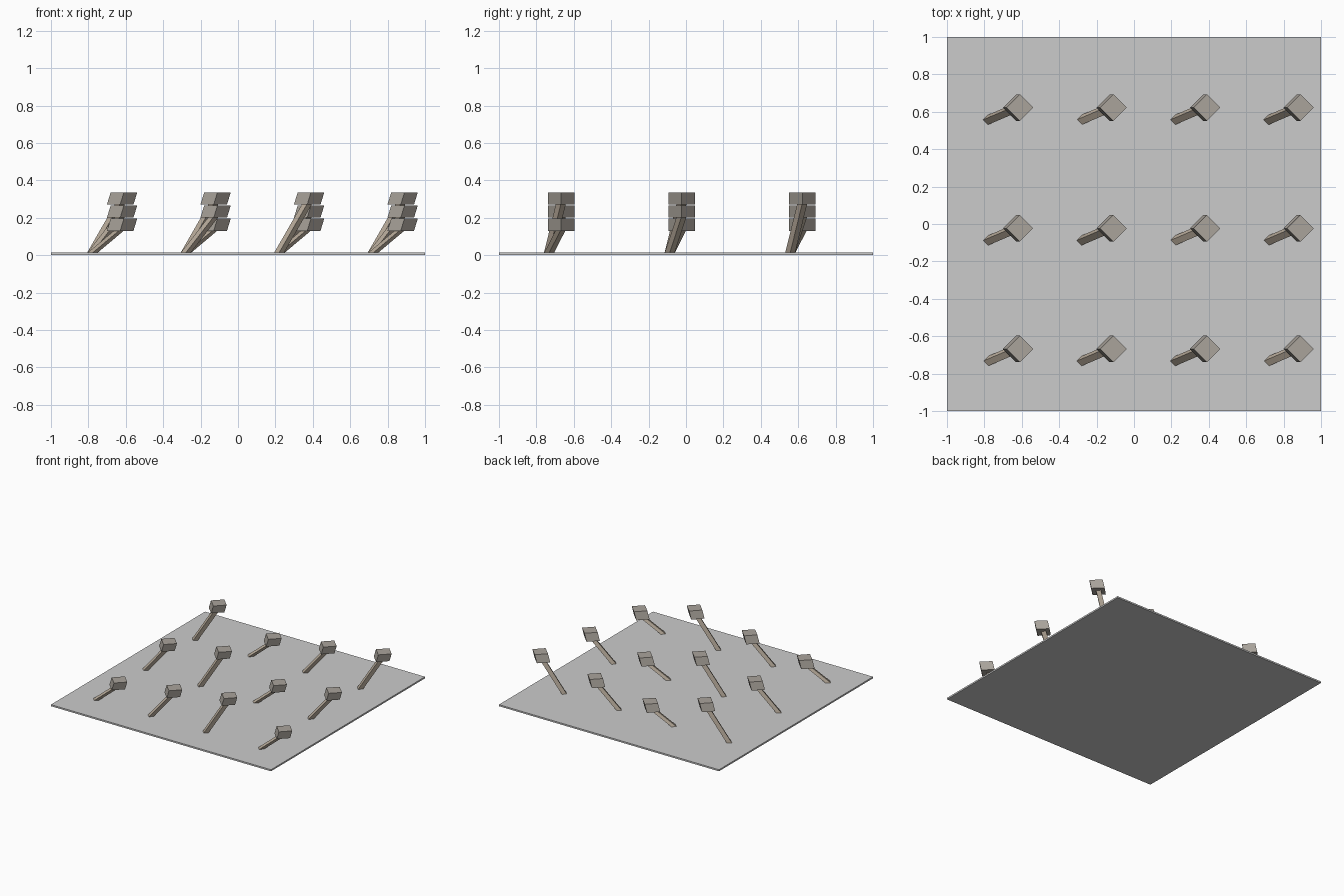
import bpy

if "Cube" in bpy.data.objects:
    bpy.data.objects.remove(bpy.data.objects["Cube"])

PLATE_TOP = 0.013


def material(name, rgb):
    m = bpy.data.materials.new(name)
    m.diffuse_color = (*rgb, 1)
    m.use_nodes = True
    m.node_tree.nodes["Principled BSDF"].inputs["Base Color"].default_value = m.diffuse_color
    return m


stem_mat = material("stem_brown", (0.47, 0.40, 0.32))
head_mat = material("head_dark_brown", (0.40, 0.37, 0.33))
plate_mat = material("plate_grey", (0.70, 0.72, 0.72))


def leaning_prism(name, bottom, top, r, mat):
    """Diamond section swept between two points, with level ends."""
    ring = [(r, 0), (0, r), (-r, 0), (0, -r)]
    verts = [(c[0] + x, c[1] + y, c[2]) for c in (bottom, top) for x, y in ring]
    faces = [(3, 2, 1, 0), (4, 5, 6, 7)]
    faces += [(i, (i + 1) % 4, (i + 1) % 4 + 4, i + 4) for i in range(4)]
    mesh = bpy.data.meshes.new(name)
    mesh.from_pydata(verts, [], faces)
    mesh.materials.append(mat)
    obj = bpy.data.objects.new(name, mesh)
    bpy.context.collection.objects.link(obj)
    return obj


# thin square base plate
bpy.ops.mesh.primitive_cube_add(size=1, location=(0, 0, PLATE_TOP / 2))
plate = bpy.context.object
plate.name = "base_plate"
plate.scale = (2, 2, PLATE_TOP)
plate.data.materials.append(plate_mat)

# 4 x 3 leaning pegs, three heights stepping along the diagonals
for row in range(3):
    for col in range(4):
        x = -0.62 + 0.5 * col
        y = -0.668 + 0.645 * row
        z = 0.13 + 0.07 * ((row + col) % 3)
        tag = f"{row + 1}_{col + 1}"
        # stem leans from its foot up to the head's underside
        leaning_prism(f"stem_{tag}", (x - 0.163, y - 0.066, PLATE_TOP - 0.005),
                      (x - 0.008, y, z + 0.008), 0.0265, stem_mat)
        # block head, skewed a little along x
        leaning_prism(f"head_{tag}", (x - 0.01, y, z),
                      (x + 0.01, y, z + 0.065), 0.071, head_mat)
